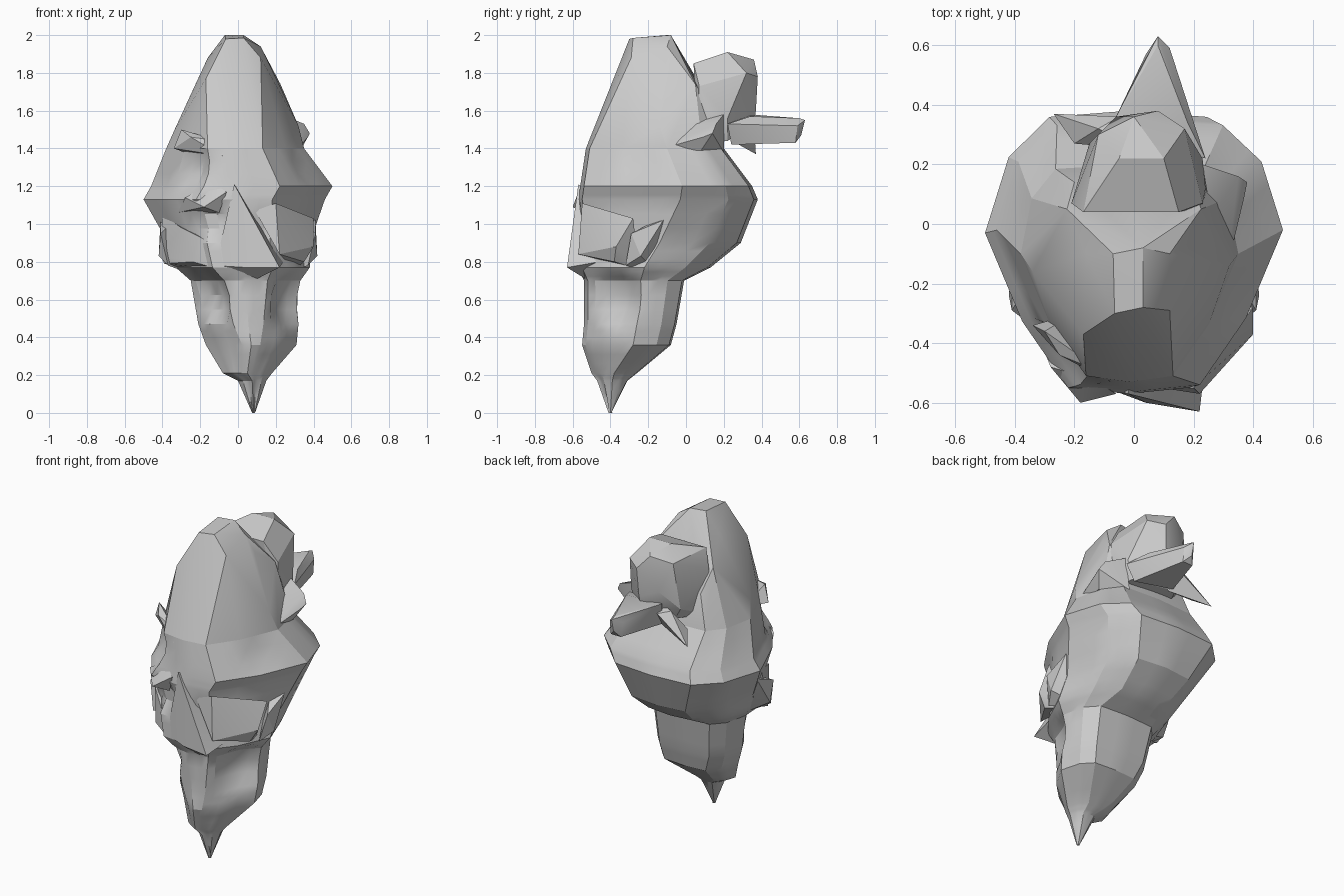
import bpy, bmesh
from mathutils import Vector


def finish(name, bm, angle=0.42):
    bmesh.ops.recalc_face_normals(bm, faces=bm.faces)
    me = bpy.data.meshes.new(name)
    bm.to_mesh(me)
    bm.free()
    ob = bpy.data.objects.new(name, me)
    bpy.context.collection.objects.link(ob)
    bpy.ops.object.select_all(action='DESELECT')
    ob.select_set(True)
    bpy.context.view_layer.objects.active = ob
    bpy.ops.object.shade_smooth_by_angle(angle=angle)
    return ob


def hull(name, pts):
    bm = bmesh.new()
    for p in pts:
        bm.verts.new(p)
    res = bmesh.ops.convex_hull(bm, input=bm.verts)
    junk = [g for g in res['geom_interior'] if isinstance(g, bmesh.types.BMVert)]
    bmesh.ops.delete(bm, geom=junk, context='VERTS')
    return finish(name, bm)


# Head rings: z, left, right, front, back, y of widest, front and back corner ratio
rings = [
    (0.00, 0.075, 0.09, -0.41, -0.395, -0.40, 0.5, 0.5),
    (0.17, 0.00, 0.15, -0.47, -0.31, -0.39, 0.25, 0.5),
    (0.21, -0.08, 0.18, -0.50, -0.26, -0.38, 0.25, 0.5),
    (0.36, -0.17, 0.31, -0.55, -0.08, -0.28, 0.2, 0.6),
    (0.47, -0.21, 0.32, -0.54, -0.05, -0.26, 0.3, 0.65),
    (0.70, -0.25, 0.33, -0.54, -0.01, -0.24, 0.4, 0.65),
    (0.77, -0.33, 0.38, -0.57, 0.13, -0.22, 0.45, 0.45),
    (0.90, -0.37, 0.38, -0.56, 0.29, -0.14, 0.45, 0.5),
    (1.13, -0.50, 0.46, -0.57, 0.38, -0.03, 0.42, 0.55),
    (1.20, -0.46, 0.50, -0.56, 0.35, -0.02, 0.42, 0.58),
    (1.40, -0.38, 0.35, -0.53, 0.20, -0.10, 0.40, 0.68),
]


def section(z, xl, xr, yf, yb, yw, ff, bf):
    c = (xl + xr) / 2
    h = (xr - xl) / 2
    fm, bk = (ff + 1) / 2 + 0.03, (bf + 1) / 2 + 0.06
    ym, yk = yf + 0.45 * (yw - yf), yw + 0.62 * (yb - yw)
    half = [(ff, yf + 0.02), (fm, ym), (1, yw), (bk, yk), (bf, yb - 0.05 * (yb - yw))]
    right = [(c + h * a, y, z) for a, y in half]
    left = [(c - h * a, y, z) for a, y in reversed(half)]
    return [(c, yf, z)] + right + [(c, yb, z)] + left


bm = bmesh.new()
loops = [[bm.verts.new(p) for p in section(*r)] for r in rings]
n = len(loops[0])
for a, b in zip(loops, loops[1:]):
    for i in range(n):
        j = (i + 1) % n
        bm.faces.new((a[i], a[j], b[j], b[i]))
bm.faces.new(loops[0])
side = [e for e in bm.edges if all(len(f.verts) == 4 for f in e.link_faces)]
bmesh.ops.subdivide_edges(bm, edges=side, cuts=2, use_grid_fill=True)

# Eye sockets, temple and mouth hollows: centre, radius, inward depth
dents = [
    ((-0.22, -0.46, 1.29), 0.13, 0.05), ((-0.16, -0.53, 1.02), 0.12, 0.07),
    ((0.16, -0.54, 0.98), 0.10, 0.03), ((-0.17, -0.44, 0.61), 0.16, 0.08),
    ((0.29, -0.38, 0.60), 0.16, 0.07), ((0.34, -0.27, 1.29), 0.10, 0.03),
]
for v in bm.verts:
    for c, r, d in dents:
        t = (v.co - Vector(c)).length / r
        if t < 1:
            to_axis = Vector((0.03 - c[0], -0.18 - c[1], 0)).normalized()
            v.co += to_axis * d * (1 - t * t)
finish("head", bm)

# Faceted crown of swept-back hair
hull("crown", section(*rings[-1]) + [
    (-0.065, -0.30, 1.98), (0.03, -0.28, 1.985), (0.12, -0.29, 1.88), (0.12, -0.10, 1.94),
    (0.03, -0.08, 2.0), (-0.07, -0.10, 2.0), (-0.17, -0.37, 1.77), (-0.225, 0.05, 1.74),
    (0.225, 0.05, 1.74), (-0.01, 0.05, 1.78), (-0.16, -0.10, 1.88), (0.17, -0.08, 1.84),
    (0.02, -0.40, 1.69), (-0.34, -0.16, 1.49), (0.32, -0.14, 1.52), (-0.2, 0.14, 1.6),
    (0.2, 0.14, 1.6)])
hull("brow_ridge", [(-0.34, -0.34, 1.40), (-0.30, -0.36, 1.50), (-0.10, -0.50, 1.44),
                    (-0.08, -0.53, 1.36), (-0.20, -0.30, 1.35), (-0.25, -0.44, 1.46)])

# Nose wedge, its base swept sideways
hull("nose", [(-0.02, -0.57, 1.21), (-0.12, -0.54, 0.78), (0.22, -0.63, 0.77),
              (0.04, -0.60, 0.77), (0.24, -0.46, 0.80), (0.0, -0.45, 1.15),
              (0.06, -0.50, 0.69)])
# Cheeks and brow
hull("right_cheek", [(0.09, -0.55, 1.07), (0.20, -0.55, 1.11), (0.40, -0.28, 1.03),
                     (0.35, -0.38, 0.80), (0.22, -0.57, 0.84), (0.40, -0.37, 0.88),
                     (0.3, -0.25, 0.76)])
hull("left_cheek", [(-0.41, -0.24, 0.83), (-0.40, -0.18, 1.05), (-0.30, -0.40, 0.98),
                    (-0.24, -0.48, 0.80), (-0.10, -0.55, 0.76), (-0.39, -0.26, 0.79),
                    (-0.2, -0.2, 0.74), (-0.18, -0.51, 0.92)])
hull("brow", [(-0.18, -0.60, 1.09), (-0.28, -0.48, 1.14), (-0.06, -0.57, 1.17),
              (-0.10, -0.54, 1.06), (-0.32, -0.38, 1.06), (-0.14, -0.52, 1.22)])

# Ear lumps on both sides
for s, tag in ((1, "right"), (-1, "left")):
    hull(tag + "_ear", [(s * 0.42, -0.24, 0.83), (s * 0.40, -0.17, 0.90), (s * 0.41, -0.29, 0.95),
                        (s * 0.41, -0.12, 1.02), (s * 0.37, -0.32, 0.78), (s * 0.26, -0.15, 0.74),
                        (s * 0.30, -0.10, 1.05)])

# Hair bun at the back with its pointed locks
hull("bun", [(-0.17, 0.04, 1.85), (0.15, 0.04, 1.85), (-0.05, 0.22, 1.91), (0.10, 0.22, 1.91),
             (-0.12, 0.30, 1.83), (0.0, 0.36, 1.87), (0.08, 0.38, 1.78), (0.17, 0.32, 1.80),
             (0.07, 0.37, 1.60), (-0.06, 0.36, 1.66), (-0.21, 0.07, 1.73), (0.23, 0.07, 1.73),
             (0.24, 0.12, 1.60), (0.23, 0.22, 1.56), (-0.15, 0.27, 1.54), (0.06, 0.36, 1.53),
             (-0.18, 0.06, 1.44), (0.24, 0.06, 1.42), (0.2, 0.22, 1.44), (-0.10, 0.25, 1.46)])
hull("tail", [(-0.07, 0.34, 1.58), (0.18, 0.34, 1.57), (0.24, 0.22, 1.53), (-0.04, 0.30, 1.43),
              (0.20, 0.24, 1.42), (0.04, 0.57, 1.52), (0.12, 0.59, 1.52),
              (0.05, 0.58, 1.43), (0.12, 0.58, 1.43), (0.08, 0.63, 1.55), (0.08, 0.60, 1.56),
              (0.08, 0.61, 1.47)])
hull("left_lock", [(-0.27, 0.37, 1.37), (-0.12, 0.32, 1.54), (-0.20, 0.27, 1.43),
                   (-0.05, 0.36, 1.52), (-0.02, 0.28, 1.42), (0.02, 0.25, 1.55)])
hull("right_lock", [(0.38, 0.14, 1.48), (0.37, 0.09, 1.46), (0.35, 0.16, 1.53), (0.23, 0.20, 1.58),
                    (0.26, 0.02, 1.53), (0.31, -0.16, 1.39), (0.2, 0.20, 1.38), (0.33, 0.08, 1.39)])
